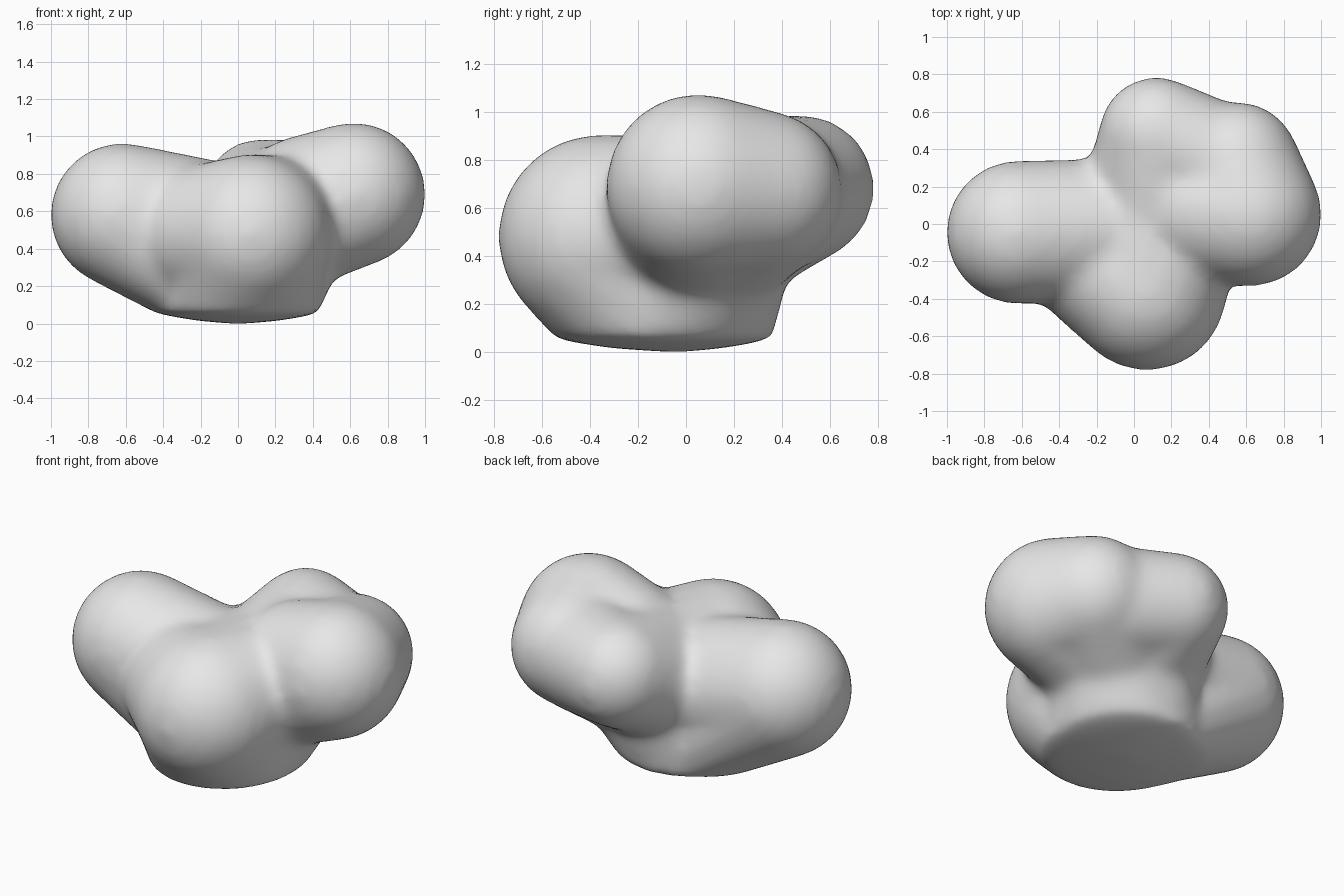
import bpy
import bmesh
import math
from mathutils import Vector

cube = bpy.data.objects.get("Cube")
if cube:
    bpy.data.objects.remove(cube, do_unlink=True)


def ball(x, y, z, r, rows=14, cols=28):
    """Points on a sphere."""
    pts = []
    for i in range(rows + 1):
        a = math.pi * i / rows
        for j in range(cols if 0 < i < rows else 1):
            b = math.tau * j / cols
            pts.append(Vector((x + r * math.sin(a) * math.cos(b),
                               y + r * math.sin(a) * math.sin(b),
                               z + r * math.cos(a))))
    return pts


def ring(z, rx, ry, cy, cols=28):
    """Points on a level ellipse."""
    return [Vector((rx * math.cos(math.tau * j / cols),
                    cy + ry * math.sin(math.tau * j / cols), z))
            for j in range(cols)]


def add_hull(target, pts):
    """Wrap the points in a convex skin and add it to the target."""
    bm = bmesh.new()
    for p in pts:
        bm.verts.new(p)
    bmesh.ops.remove_doubles(bm, verts=bm.verts[:], dist=0.0005)
    bmesh.ops.convex_hull(bm, input=bm.verts[:])
    loose = [v for v in bm.verts if not v.link_faces]
    bmesh.ops.delete(bm, geom=loose, context='VERTS')
    bmesh.ops.recalc_face_normals(bm, faces=bm.faces[:])
    part = bpy.data.meshes.new("part")
    bm.to_mesh(part)
    bm.free()
    target.from_mesh(part)
    bpy.data.meshes.remove(part)


# Main balls: x, y, z, radius
right_lobe = (-0.62, -0.045, 0.58, 0.385)
front_lobe = (0.07, -0.36, 0.48, 0.425)
left_lobe = (0.62, 0.05, 0.69, 0.385)
back_left_lobe = (0.55, 0.32, 0.67, 0.335)
back_lobe = (0.12, 0.48, 0.68, 0.307)
core = (0.1, 0.05, 0.49, 0.41)
flank = (0.16, 0.04, 0.405, 0.39)

# Shallow, slightly bulging foot
foot = (ring(0.05, 0.43, 0.45, -0.09) + ring(0.015, 0.22, 0.24, -0.08)
        + ring(0.0, 0.06, 0.06, -0.05))

body = bmesh.new()

# The core and the low lobes flow down into the foot
for low_ball in (core, flank, front_lobe):
    add_hull(body, ball(*low_ball) + foot)
add_hull(body, ball(*right_lobe) + ring(0.05, 0.43, 0.36, -0.03))

# Each lobe tapers into the body; smaller balls fill the valleys
links = [
    (right_lobe, (-0.1, -0.03, 0.48, 0.38)),
    (front_lobe, core),
    (front_lobe, (-0.2, -0.2, 0.48, 0.365)),
    (front_lobe, (0.2, -0.12, 0.54, 0.36)),
    (left_lobe, (0.3, 0.05, 0.55, 0.37)),
    (left_lobe, (0.36, 0.08, 0.63, 0.375)),
    (left_lobe, back_left_lobe),
    (back_left_lobe, (0.3, 0.15, 0.55, 0.37)),
    (back_lobe, (0.41, 0.33, 0.65, 0.335)),
    (back_lobe, (0.15, 0.12, 0.55, 0.375)),
    (back_lobe, (0.05, 0.1, 0.51, 0.34)),
]
for outer, inner in links:
    add_hull(body, ball(*outer) + ball(*inner))

mesh = bpy.data.meshes.new("lobed_body")
body.to_mesh(mesh)
body.free()
obj = bpy.data.objects.new("lobed_body", mesh)
bpy.context.collection.objects.link(obj)

# Fuse the lobes into one skin and soften the creases
fuse = obj.modifiers.new("Fuse", 'REMESH')
fuse.mode = 'VOXEL'
fuse.voxel_size = 0.03
fuse.use_smooth_shade = True
soften = obj.modifiers.new("Soften", 'SMOOTH')
soften.factor = 0.5
soften.iterations = 16

# Plain light grey
grey = bpy.data.materials.new("light_grey")
grey.use_nodes = True
colour = (0.8, 0.8, 0.8, 1.0)
grey.diffuse_color = colour
grey.node_tree.nodes["Principled BSDF"].inputs["Base Color"].default_value = colour
mesh.materials.append(grey)
